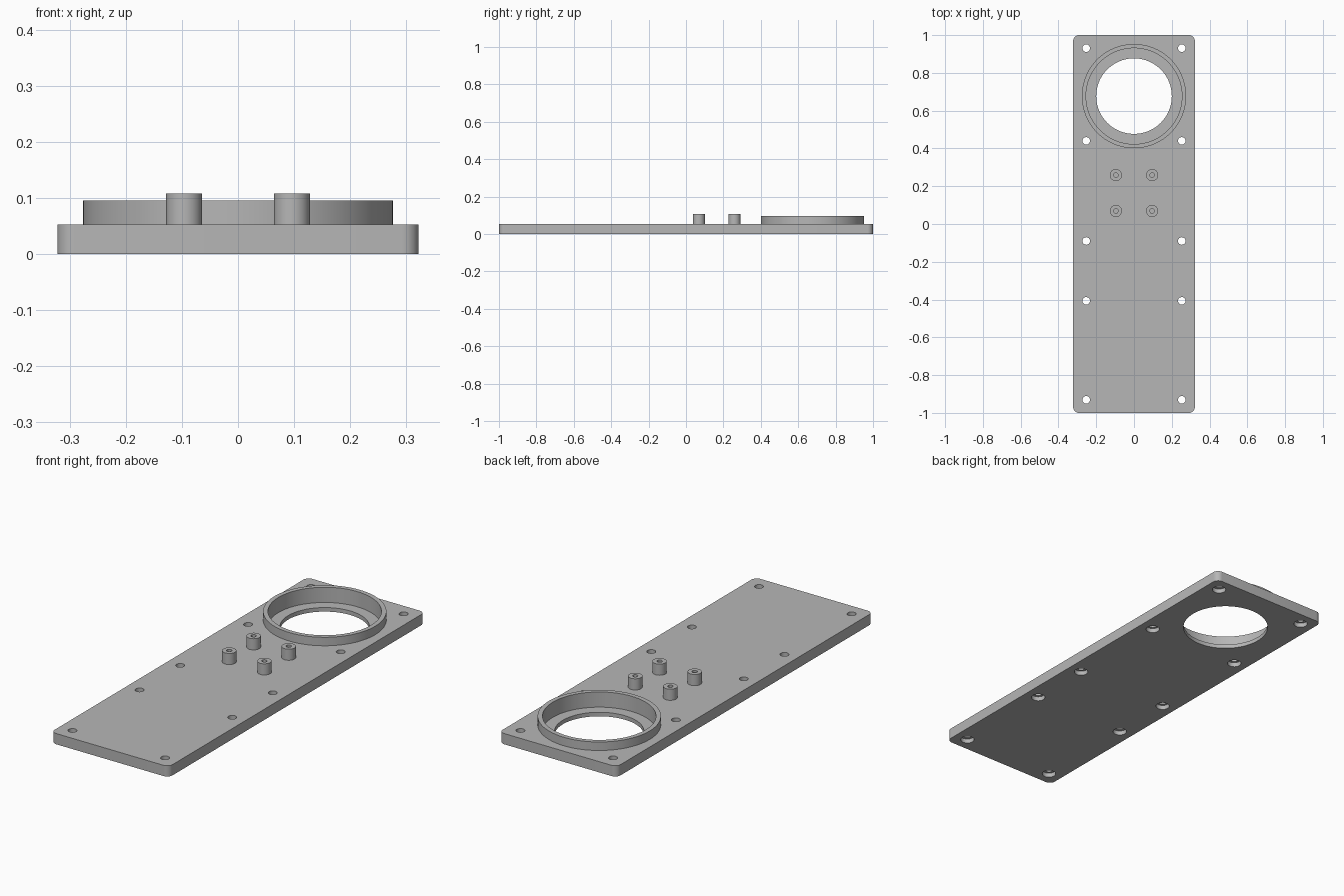
import bpy
import bmesh
from math import tau
from mathutils import Vector

cube = bpy.data.objects.get("Cube")
if cube:
    bpy.data.objects.remove(cube, do_unlink=True)

# Main sizes
HALF_W, HALF_L, THICK, CORNER = 0.322, 1.0, 0.053, 0.03
RING_Y, RING_TOP, LEDGE = 0.677, 0.095, 0.02
RING_OUT, RING_IN, OPENING = 0.276, 0.254, 0.2
POST_TOP = 0.108

grey = bpy.data.materials.new("plain_grey")
grey.use_nodes = True
colour = (0.47, 0.47, 0.47, 1)
grey.diffuse_color = colour
grey.node_tree.nodes["Principled BSDF"].inputs["Base Color"].default_value = colour


def lathe(bm, profile, x, y, steps):
    """Revolve a closed (radius, height) profile about a vertical axis at x, y."""
    verts = [bm.verts.new((x + r, y, z)) for r, z in profile]
    edges = [bm.edges.new((a, b)) for a, b in zip(verts, verts[1:] + verts[:1])]
    bmesh.ops.spin(bm, geom=verts + edges, cent=(x, y, 0), axis=(0, 0, 1),
                   angle=tau, steps=steps)
    bmesh.ops.remove_doubles(bm, verts=bm.verts, dist=1e-5)
    # Drop the leftover axis edges of solid profiles
    loose = [e for e in bm.edges if not e.link_faces]
    bmesh.ops.delete(bm, geom=loose, context="EDGES")


def make(name, bm):
    bmesh.ops.recalc_face_normals(bm, faces=bm.faces)
    mesh = bpy.data.meshes.new(name)
    bm.to_mesh(mesh)
    bm.free()
    mesh.materials.append(grey)
    obj = bpy.data.objects.new(name, mesh)
    bpy.context.collection.objects.link(obj)
    return obj


def smooth(obj):
    bpy.ops.object.select_all(action="DESELECT")
    obj.select_set(True)
    bpy.context.view_layer.objects.active = obj
    bpy.ops.object.shade_smooth_by_angle()


# Base plate with rounded upright corners
bm = bmesh.new()
bmesh.ops.create_cube(bm, size=1)
for v in bm.verts:
    v.co = Vector((v.co.x * 2 * HALF_W, v.co.y * 2 * HALF_L, (v.co.z + 0.5) * THICK))
upright = [e for e in bm.edges if abs(e.verts[0].co.z - e.verts[1].co.z) > THICK / 2]
bmesh.ops.bevel(bm, geom=upright, offset=CORNER, segments=8, profile=0.5, affect="EDGES")
plate = make("base_plate", bm)

# Cutter: stepped round opening and counterbored screw holes
bm = bmesh.new()
seat = (RING_IN + RING_OUT) / 2
lathe(bm, [(0, -0.1), (OPENING, -0.1), (OPENING, LEDGE), (seat, LEDGE),
           (seat, 0.2), (0, 0.2)], 0, RING_Y, 96)
for y in (0.931, 0.44, -0.09, -0.407, -0.931):
    for x in (-0.253, 0.253):
        lathe(bm, [(0, -0.1), (0.032, -0.1), (0.032, 0.022), (0.02, 0.022),
                   (0.02, 0.2), (0, 0.2)], x, y, 32)
cutter = make("hole_cutter", bm)
cutter.hide_render = True

cut = plate.modifiers.new("holes", "BOOLEAN")
cut.operation = "DIFFERENCE"
cut.solver = "EXACT"
cut.object = cutter
bpy.ops.object.select_all(action="DESELECT")
plate.select_set(True)
bpy.context.view_layer.objects.active = plate
bpy.ops.object.modifier_apply(modifier=cut.name)
bpy.data.objects.remove(cutter, do_unlink=True)
smooth(plate)

# Raised collar, seated on the ledge of the opening
bm = bmesh.new()
lathe(bm, [(RING_IN, LEDGE), (RING_IN, RING_TOP), (RING_OUT, RING_TOP),
           (RING_OUT, LEDGE)], 0, RING_Y, 96)
smooth(make("collar_ring", bm))

# Four standoffs with blind pilot holes
for row, y in (("back", 0.259), ("front", 0.069)):
    for side, x in (("left", 0.096), ("right", -0.096)):
        bm = bmesh.new()
        lathe(bm, [(0, THICK + 0.002), (0.012, THICK + 0.002), (0.012, POST_TOP),
                   (0.032, POST_TOP), (0.032, THICK - 0.01), (0, THICK - 0.01)], x, y, 40)
        smooth(make(f"standoff_{row}_{side}", bm))
